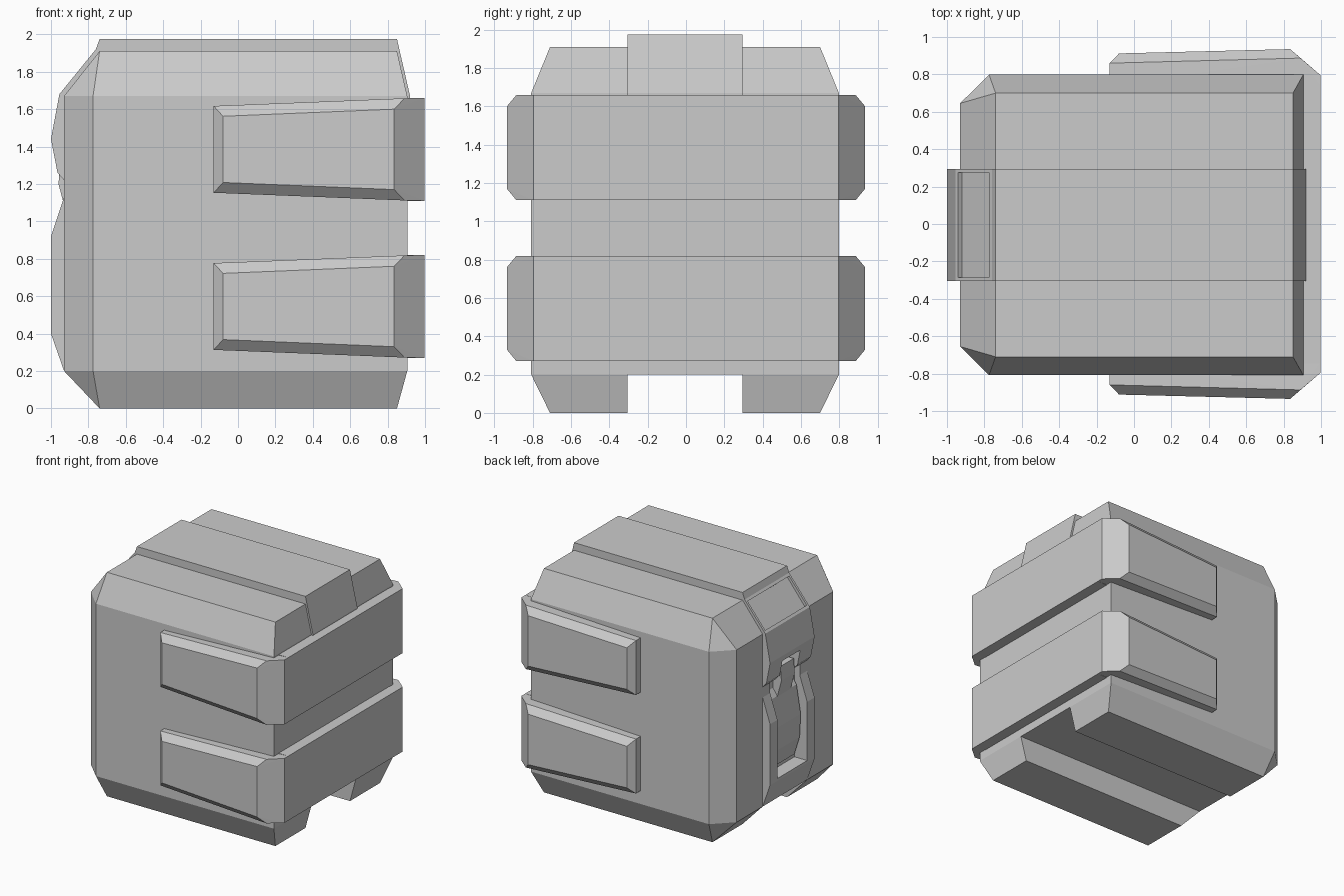
import bpy, bmesh

if "Cube" in bpy.data.objects:
    bpy.data.objects.remove(bpy.data.objects["Cube"])

CY = -0.005  # slight offset of the body along y


def make(name, bm):
    bmesh.ops.recalc_face_normals(bm, faces=bm.faces[:])
    me = bpy.data.meshes.new(name)
    bm.to_mesh(me)
    bm.free()
    ob = bpy.data.objects.new(name, me)
    bpy.context.scene.collection.objects.link(ob)
    return ob


def hull(name, pts):
    bm = bmesh.new()
    for p in pts:
        bm.verts.new(p)
    bmesh.ops.convex_hull(bm, input=bm.verts[:])
    bmesh.ops.dissolve_limit(bm, angle_limit=0.01, verts=bm.verts[:], edges=bm.edges[:])
    return make(name, bm)


def extrude_y(name, profile, half):
    """Extrude an (x, z) profile across y."""
    bm = bmesh.new()
    f = bm.faces.new([bm.verts.new((x, CY - half, z)) for x, z in profile])
    r = bmesh.ops.extrude_face_region(bm, geom=[f])
    for g in r["geom"]:
        if isinstance(g, bmesh.types.BMVert):
            g.co.y = CY + half
    return make(name, bm)


def box(name, x0, x1, half, z0, z1):
    return extrude_y(name, [(x0, z0), (x1, z0), (x1, z1), (x0, z1)], half)


def cut(ob, cutter):
    cutter.hide_render = True
    m = ob.modifiers.new("cut", "BOOLEAN")
    m.operation, m.solver, m.object = "DIFFERENCE", "EXACT", cutter
    bpy.context.view_layer.objects.active = ob
    bpy.ops.object.modifier_apply(modifier=m.name)
    bpy.data.objects.remove(cutter)


# Body: chamfered block with a channel underneath and a pocket on the left
pts = []
for s in (-1, 1):
    for z in (0.2, 1.67):
        pts += [(-0.93, CY + s * 0.65, z), (-0.775, CY + s * 0.803, z), (0.905, CY + s * 0.803, z)]
    for z in (0, 1.91):
        pts += [(-0.74, CY + s * 0.705, z), (0.85, CY + s * 0.705, z)]
body = hull("body", pts)
cut(body, box("channel_cutter", -1.2, 1.2, 0.3, -0.2, 0.2))
cut(body, box("pocket_cutter", -1.2, -0.88, 0.2, 0.42, 1.36))

# Raised top strip that folds down the left side into a latch
strip = extrude_y("top_strip", [
    (-0.74, 1.975), (0.85, 1.975), (0.92, 1.67), (0.92, 1.6), (-0.85, 1.6),
    (-0.85, 1.22), (-0.93, 1.22), (-0.965, 1.26), (-1.0, 1.44),
    (-0.955, 1.68), (-0.76, 1.92)], 0.3)
cut(strip, extrude_y("slope_cutter", [
    (-0.744, 1.877), (-0.909, 1.673), (-0.985, 1.735), (-0.82, 1.94)], 0.28))
cut(strip, box("notch_cutter", -1.2, -0.8, 0.12, 1.1, 1.39))

# Lower left frame with an opening
frame = extrude_y("latch_frame", [
    (-0.85, 1.13), (-0.93, 1.13), (-1.0, 0.92), (-1.0, 0.4), (-0.93, 0.2), (-0.85, 0.2)], 0.3)
cut(frame, box("opening_cutter", -1.2, -0.88, 0.2, 0.42, 1.3))

# Bulged plate inside the opening and the tab rising into the latch
extrude_y("inner_plate", [
    (-0.86, 0.46), (-0.9, 0.46), (-0.95, 0.62), (-0.96, 0.82), (-0.92, 1.06), (-0.86, 1.15)], 0.17)
extrude_y("latch_tab", [
    (-0.86, 1.05), (-0.92, 1.05), (-0.96, 1.2), (-0.95, 1.32), (-0.86, 1.32)], 0.09)

# Two bands wrapping the right end, each with a mirrored pair of bevelled arms
for label, z in (("lower", 0.545), ("upper", 1.385)):
    for side, s in (("front", -1), ("back", 1)):
        pts = []
        for k in (-1, 1):
            left, right = z + k * 0.232, z + k * 0.273
            pts += [(-0.13, s * 0.74, left), (-0.13, s * 0.86, left),
                    (-0.08, s * 0.912, z + k * 0.177), (0.835, s * 0.935, z + k * 0.215),
                    (0.89, s * 0.887, right), (0.996, s * 0.797, z + k * 0.275),
                    (0.996, s * 0.74, z + k * 0.275)]
        hull(f"{label}_band_{side}_arm", pts)
    bar = box(f"{label}_band_bar", 0.82, 0.996, 0.745, z - 0.275, z + 0.275)
    bar.location.y = -CY
